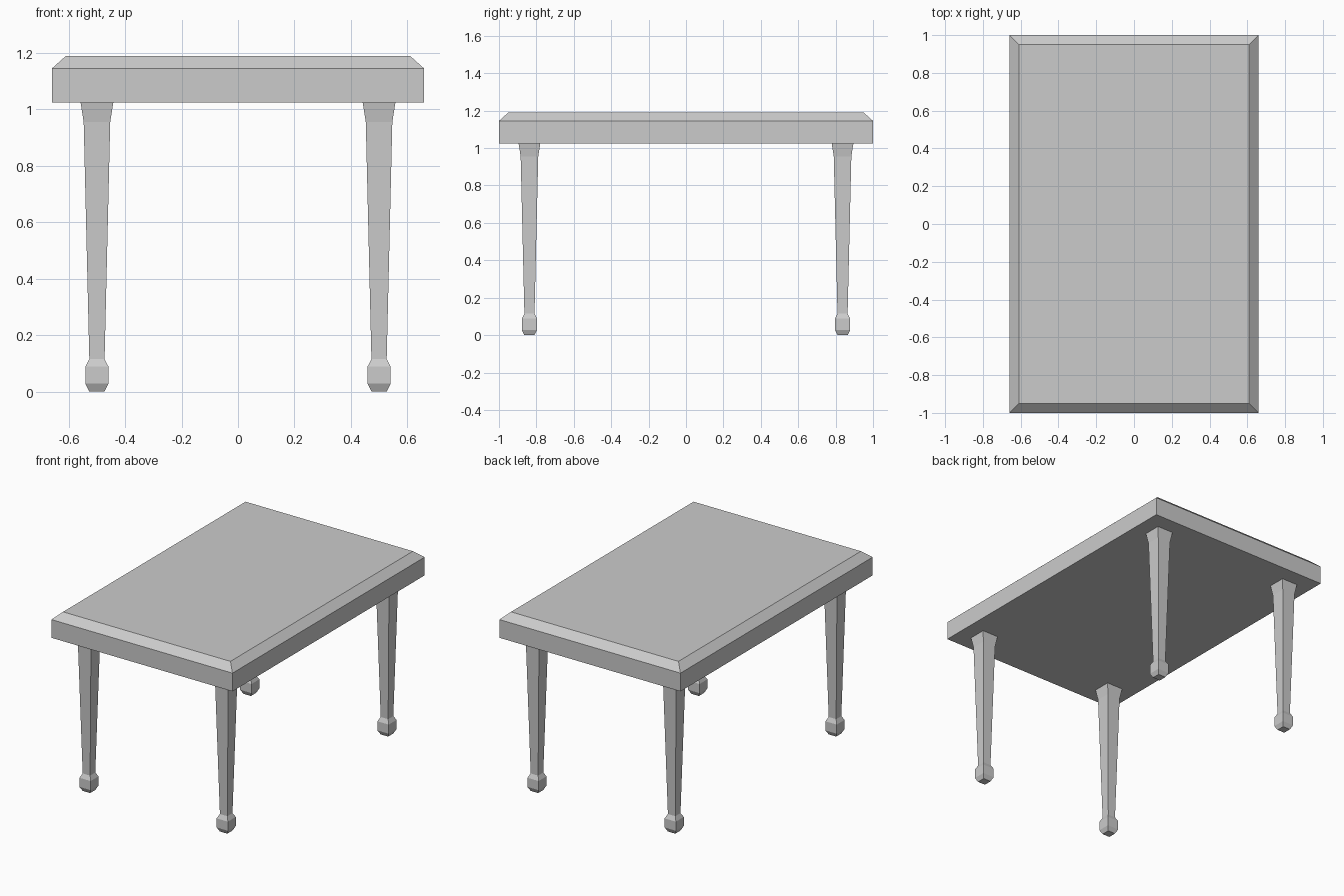
import bpy
import bmesh

cube = bpy.data.objects.get("Cube")
if cube:
    bpy.data.objects.remove(cube, do_unlink=True)

# Single plain grey finish
grey = bpy.data.materials.new("plain_grey")
grey.use_nodes = True
grey.diffuse_color = (0.6, 0.6, 0.6, 1)
grey.node_tree.nodes["Principled BSDF"].inputs["Base Color"].default_value = grey.diffuse_color


def stacked_part(name, sections, location=(0, 0, 0)):
    """Join rectangular sections (half width, half depth, height) into a closed solid."""
    bm = bmesh.new()
    rings = [[bm.verts.new((sx * w, sy * d, z))
              for sx, sy in ((-1, -1), (1, -1), (1, 1), (-1, 1))]
             for w, d, z in sections]
    bm.faces.new(rings[0][::-1])
    bm.faces.new(rings[-1])
    for low, high in zip(rings, rings[1:]):
        for i in range(4):
            j = (i + 1) % 4
            bm.faces.new((low[i], low[j], high[j], high[i]))
    mesh = bpy.data.meshes.new(name)
    bm.to_mesh(mesh)
    bm.free()
    mesh.materials.append(grey)
    obj = bpy.data.objects.new(name, mesh)
    obj.location = location
    bpy.context.collection.objects.link(obj)
    return obj


# Table top with a chamfered upper edge
stacked_part("table_top", [(0.66, 1.0, 1.025), (0.66, 1.0, 1.145), (0.61, 0.95, 1.19)])

# Square tapered legs with a block foot and a flared head
leg_profile = [(0.027, 0), (0.041, 0.028), (0.041, 0.088), (0.027, 0.115),
               (0.047, 0.955), (0.058, 1.025)]
for end, y in (("front", -0.837), ("back", 0.837)):
    for side, x in (("right", -0.5), ("left", 0.5)):
        stacked_part(f"{end}_{side}_leg", [(r, r, z) for r, z in leg_profile], (x, y, 0))
